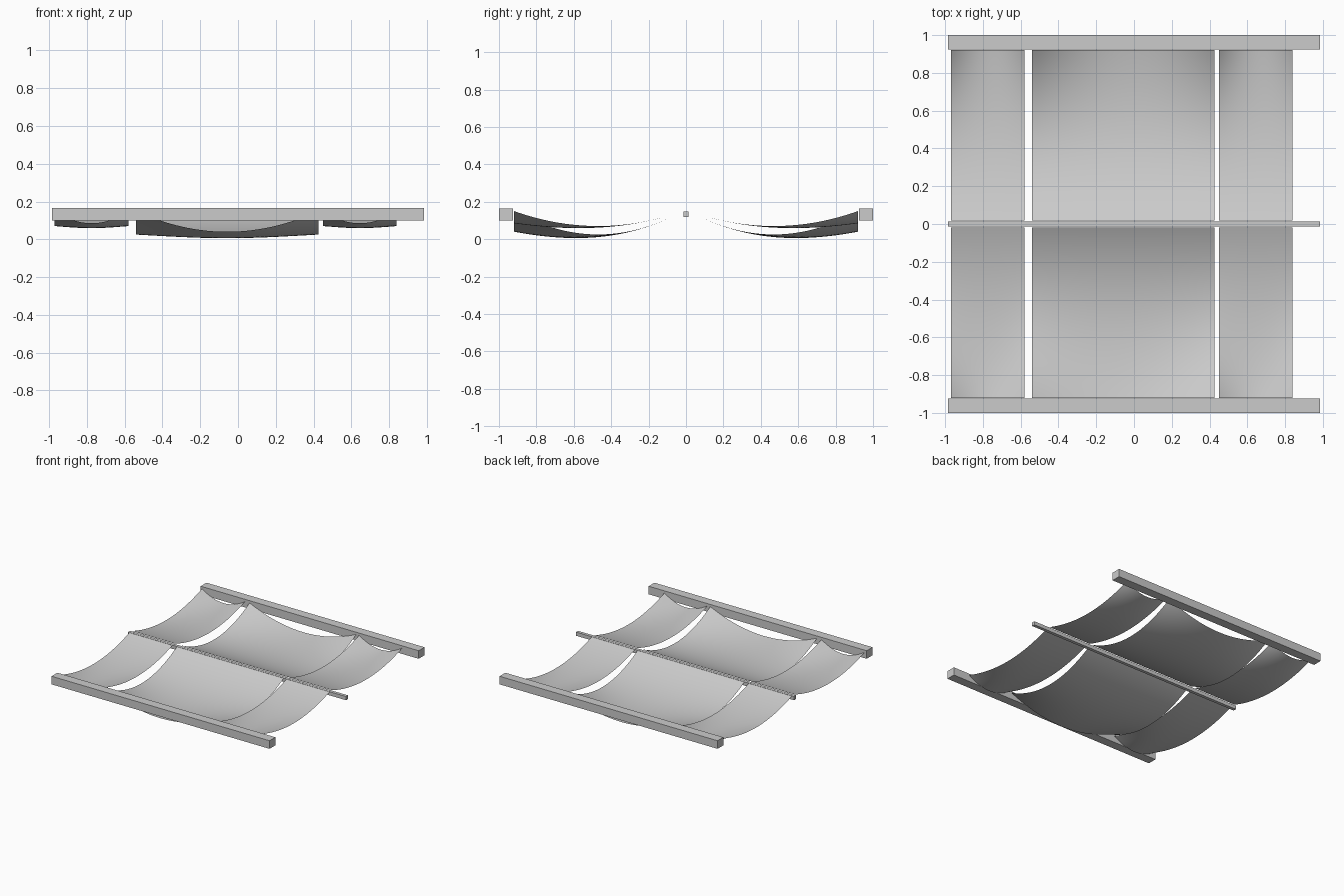
import bpy
import bmesh

if "Cube" in bpy.data.objects:
    bpy.data.objects.remove(bpy.data.objects["Cube"])


def material(name, value):
    mat = bpy.data.materials.new(name)
    mat.use_nodes = True
    colour = (value, value, value, 1)
    mat.diffuse_color = colour
    mat.node_tree.nodes["Principled BSDF"].inputs["Base Color"].default_value = colour
    return mat


GREY = material("light grey", 0.6)


def bar(name, y, z, depth, height):
    """Straight rail running along x."""
    bpy.ops.mesh.primitive_cube_add(size=1, location=(0, y, z))
    ob = bpy.context.object
    ob.name = name
    ob.scale = (1.97, depth, height)
    ob.data.materials.append(GREY)


def cloth(name, x0, x1, side, sag, droop):
    """Hanging sheet: taut at the middle bar, held by its corners at the beam."""
    bm = bmesh.new()
    bmesh.ops.create_grid(bm, x_segments=28, y_segments=40, size=1)
    for vert in bm.verts:
        u, v = vert.co.x, (vert.co.y + 1) / 2
        x = (x0 + x1) / 2 + u * (x1 - x0) / 2
        y = side * (0.018 + 0.902 * v)
        z = 0.15 - sag * 4 * v * (1 - v) - droop * v ** 3 * (1 - u * u)
        vert.co = (x, y, z)
    if side < 0:
        bmesh.ops.reverse_faces(bm, faces=bm.faces)
    mesh = bpy.data.meshes.new(name)
    bm.to_mesh(mesh)
    bm.free()
    mesh.materials.append(GREY)
    mesh.shade_smooth()
    ob = bpy.data.objects.new(name, mesh)
    bpy.context.collection.objects.link(ob)


# Rails
bar("middle_bar", 0, 0.134, 0.026, 0.03)
for end, side in (("front", -1), ("back", 1)):
    bar(end + "_beam", side * 0.9625, 0.132, 0.075, 0.066)
    # Sheets between the middle bar and each beam
    cloth(end + "_right_cloth", -0.97, -0.58, side, 0.08, 0.065)
    cloth(end + "_centre_cloth", -0.54, 0.425, side, 0.125, 0.11)
    cloth(end + "_left_cloth", 0.45, 0.84, side, 0.08, 0.065)
